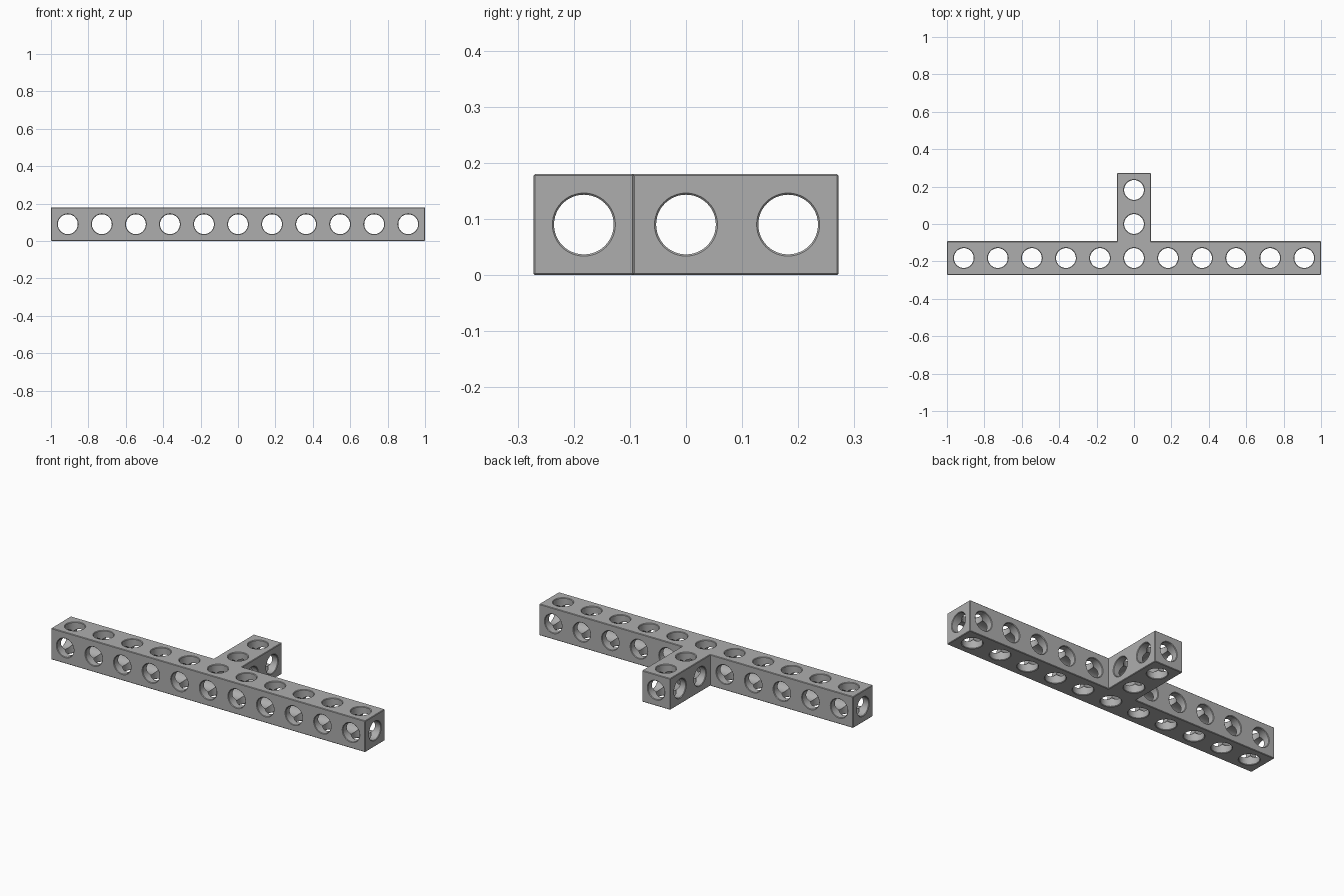
import bpy, bmesh, math
from mathutils import Matrix, Vector

if "Cube" in bpy.data.objects:
    bpy.data.objects.remove(bpy.data.objects["Cube"], do_unlink=True)

PITCH = 0.182       # spacing of the holes
W = 0.18            # bar thickness
H = W / 2
CHAMFER = 0.003
RADIUS = 0.053
SEGMENTS = 48
MID = Vector((0, 0, H))

grey = bpy.data.materials.new("light_grey")
grey.use_nodes = True
grey.diffuse_color = (0.42, 0.42, 0.42, 1)
grey.node_tree.nodes["Principled BSDF"].inputs["Base Color"].default_value = (0.42, 0.42, 0.42, 1)


def to_object(name, bm):
    mesh = bpy.data.meshes.new(name)
    bmesh.ops.recalc_face_normals(bm, faces=bm.faces)
    bm.to_mesh(mesh)
    bm.free()
    mesh.materials.append(grey)
    obj = bpy.data.objects.new(name, mesh)
    bpy.context.collection.objects.link(obj)
    return obj


def add_drill(bm, centre, length, axis, radius):
    """Closed round cutter, flared where it leaves the bar at both ends."""
    half = length / 2
    over = CHAMFER + 0.004
    profile = [(-half - 0.004, radius + over), (-half + CHAMFER, radius),
               (half - CHAMFER, radius), (half + 0.004, radius + over)]
    turn = Vector((0, 0, 1)).rotation_difference(axis).to_matrix().to_4x4()
    place = Matrix.Translation(centre) @ turn
    rings = []
    for z, r in profile:
        angles = [2 * math.pi * i / SEGMENTS for i in range(SEGMENTS)]
        rings.append([bm.verts.new(place @ Vector((r * math.cos(a), r * math.sin(a), z)))
                      for a in angles])
    for low, high in zip(rings, rings[1:]):
        for i in range(SEGMENTS):
            j = (i + 1) % SEGMENTS
            bm.faces.new((low[i], low[j], high[j], high[i]))
    bm.faces.new(rings[0][::-1])
    bm.faces.new(rings[-1])


# T-shaped bar with chamfered outer edges
front, back = -PITCH - H, PITCH + H
inner = -PITCH + H
outline = [(-1, front), (1, front), (1, inner), (H, inner),
           (H, back), (-H, back), (-H, inner), (-1, inner)]
bm = bmesh.new()
base = bm.faces.new([bm.verts.new((x, y, 0)) for x, y in outline])
top = bmesh.ops.extrude_face_region(bm, geom=[base], use_keep_orig=True)
bmesh.ops.translate(bm, vec=(0, 0, W),
                    verts=[g for g in top["geom"] if isinstance(g, bmesh.types.BMVert)])
bmesh.ops.recalc_face_normals(bm, faces=bm.faces)
bmesh.ops.bevel(bm, geom=[e for e in bm.edges if e.is_convex], offset=CHAMFER,
                segments=1, profile=0.5, affect='EDGES')
bar = to_object("t_beam", bm)

# Drills along each axis
X, Y, Z = Vector((1, 0, 0)), Vector((0, 1, 0)), Vector((0, 0, 1))
columns = [i * PITCH for i in range(-5, 6)]
drills = {
    "vertical_drills": [(Vector((x, -PITCH, H)), W, Z) for x in columns]
                       + [(Vector((0, y, H)), W, Z) for y in (0, PITCH)],
    "depth_drills": [(Vector((x, -PITCH, H)), W, Y) for x in columns if abs(x) > H]
                    + [(MID, back - front, Y)],
    "length_drills": [(Vector((0, -PITCH, H)), 2, X)]
                     + [(Vector((0, y, H)), W, X) for y in (0, PITCH)],
}

bpy.ops.object.select_all(action='DESELECT')
bar.select_set(True)
bpy.context.view_layer.objects.active = bar
for n, (name, holes) in enumerate(drills.items()):
    bm = bmesh.new()
    for centre, length, axis in holes:
        # tiny radius step keeps crossing walls from coinciding
        add_drill(bm, centre, length, axis, RADIUS + n * 0.0001)
    cutter = to_object(name, bm)
    cutter.hide_render = True
    mod = bar.modifiers.new(name, 'BOOLEAN')
    mod.operation = 'DIFFERENCE'
    mod.solver = 'EXACT'
    mod.object = cutter
    bpy.ops.object.modifier_apply(modifier=mod.name)
    bpy.data.objects.remove(cutter, do_unlink=True)

bpy.ops.object.shade_smooth_by_angle(angle=math.radians(30))
